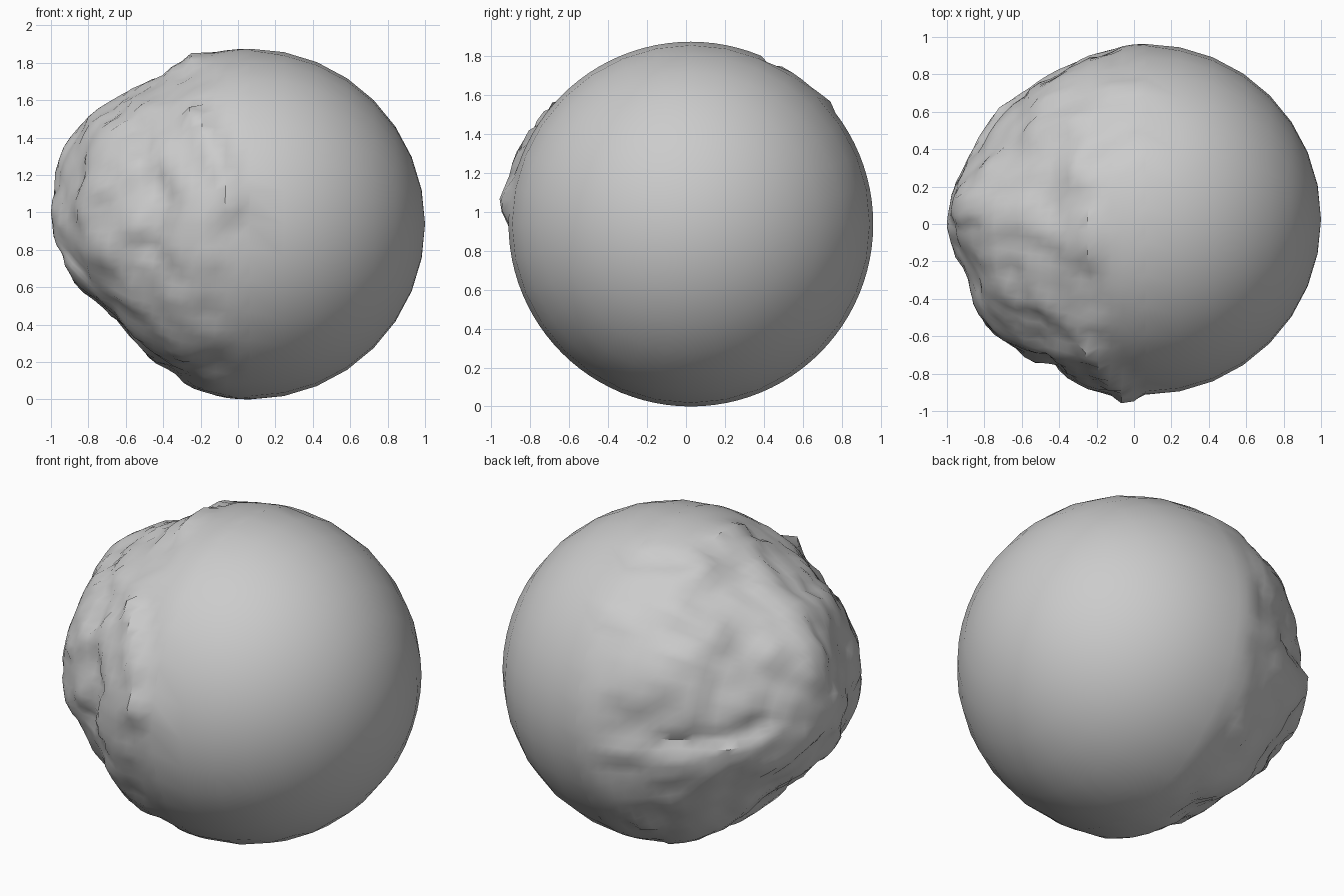
import bpy, bmesh, math
from mathutils import Vector, Matrix, noise

if "Cube" in bpy.data.objects:
    bpy.data.objects.remove(bpy.data.objects["Cube"])

C = Vector((0.0625, 0.025, 0.9375))   # ball centre
R = 0.9375

# landmarks on the rocky side: crests, ledges and dips
MARKS = [Vector(p) for p in (
    (-.25, .03, 1.85), (-.46, .03, 1.63), (-.61, .03, 1.68), (-.77, .03, 1.52),
    (-.95, .03, 1.34), (-1.01, .05, .95), (-.96, .03, .78), (-.88, .03, .64),
    (-.67, .03, .49), (-.55, .03, .32), (-.39, .03, .19), (-.27, .03, .08),
    (-.92, .25, .95), (-.82, .45, .95), (-.75, .58, .95), (-.54, .72, .95), (-.30, .86, .95),
    (-.92, -.27, .95), (-.82, -.45, .95), (-.79, -.59, .97), (-.60, -.67, .97),
    (-.38, -.80, .90), (-.15, -.90, .95),
    (-.60, -.54, 1.40), (-.79, -.35, 1.31), (-.54, .58, 1.40), (-.33, -.53, 1.57),
    (-.30, -.70, .45), (-.55, -.55, .50), (-.50, .55, .45))]
MARKS = [((p - C).normalized(), (p - C).length - R) for p in MARKS]

# broken rim and cracks as paths: (points, height, half width)
PATHS = [
    ([(-.24, -.66, 1.5), (-.14, -.78, 1.36), (-.07, -.85, 1.2), (-.03, -.88, 1.03)], .05, .08),
    ([(-.55, .62, 1.35), (-.25, .72, 1.5), (.1, .72, 1.58)], .015, .07),
    ([(.12, .48, 1.75), (-.2, .33, 1.75), (-.29, 0, 1.75), (-.26, -.3, 1.7)], -.025, .06),
    ([(-.62, -.1, 1.5), (-.5, -.5, 1.45), (-.4, -.8, 1.05), (-.5, -.75, .8)], -.03, .08),
    ([(-.3, .7, .9), (-.55, .6, .95), (-.7, .4, 1.0)], -.02, .07),
]
PATHS = [([(Vector(p) - C).normalized() for p in pts], h, w) for pts, h, w in PATHS]


def path_distance(d, pts):
    best = 9
    for a, b in zip(pts, pts[1:]):
        t = max(0, min(1, (d - a).dot(b - a) / (b - a).length_squared))
        best = min(best, (d - a.lerp(b, t)).length)
    return best


def relief(d):
    # blend between landmarks, then stepped rock, rim and cracks
    total, weight = 0, .12
    for m, h in MARKS:
        w = math.exp(-((d - m).length / .18) ** 2)
        total += w * h
        weight += w
    edge = -.10 + .10 * noise.noise(d * 3) - d.x - .14 * max(0, d.z)
    mask = max(0, min(1, edge / .10))
    n = noise.noise(d * 4.5 + Vector((3, 1, 7)))
    step = max(-.012, min(.012, n * .12))
    rough = .01 * noise.noise(d * 9)
    h = mask * (total / weight + step + rough)
    for pts, amount, width in PATHS:
        s = max(0, 1 - path_distance(d, pts) / width)
        h += amount * min(1, s * 1.8) * (1 + .5 * noise.noise(d * 18))
    return h


# 32-sided ball with its poles on x, refined on the rocky side
bm = bmesh.new()
bmesh.ops.create_uvsphere(bm, u_segments=32, v_segments=16, radius=1,
                          matrix=Matrix.Rotation(math.radians(90), 4, 'Y'))
rocky = [e for e in bm.edges if all(v.co.x < .12 for v in e.verts)]
bmesh.ops.subdivide_edges(bm, edges=rocky, cuts=2, use_grid_fill=True)
for v in bm.verts:
    if v.co.x < .13:
        d = v.co.normalized()
        v.co = C + d * (R + relief(d))
    else:
        v.co = C + v.co * R
bmesh.ops.recalc_face_normals(bm, faces=bm.faces)
me = bpy.data.meshes.new("rocky_ball")
bm.to_mesh(me)
bm.free()
ball = bpy.data.objects.new("rocky_ball", me)
bpy.context.collection.objects.link(ball)
bpy.context.view_layer.objects.active = ball
ball.select_set(True)
bpy.ops.object.shade_smooth_by_angle(angle=math.radians(40))
